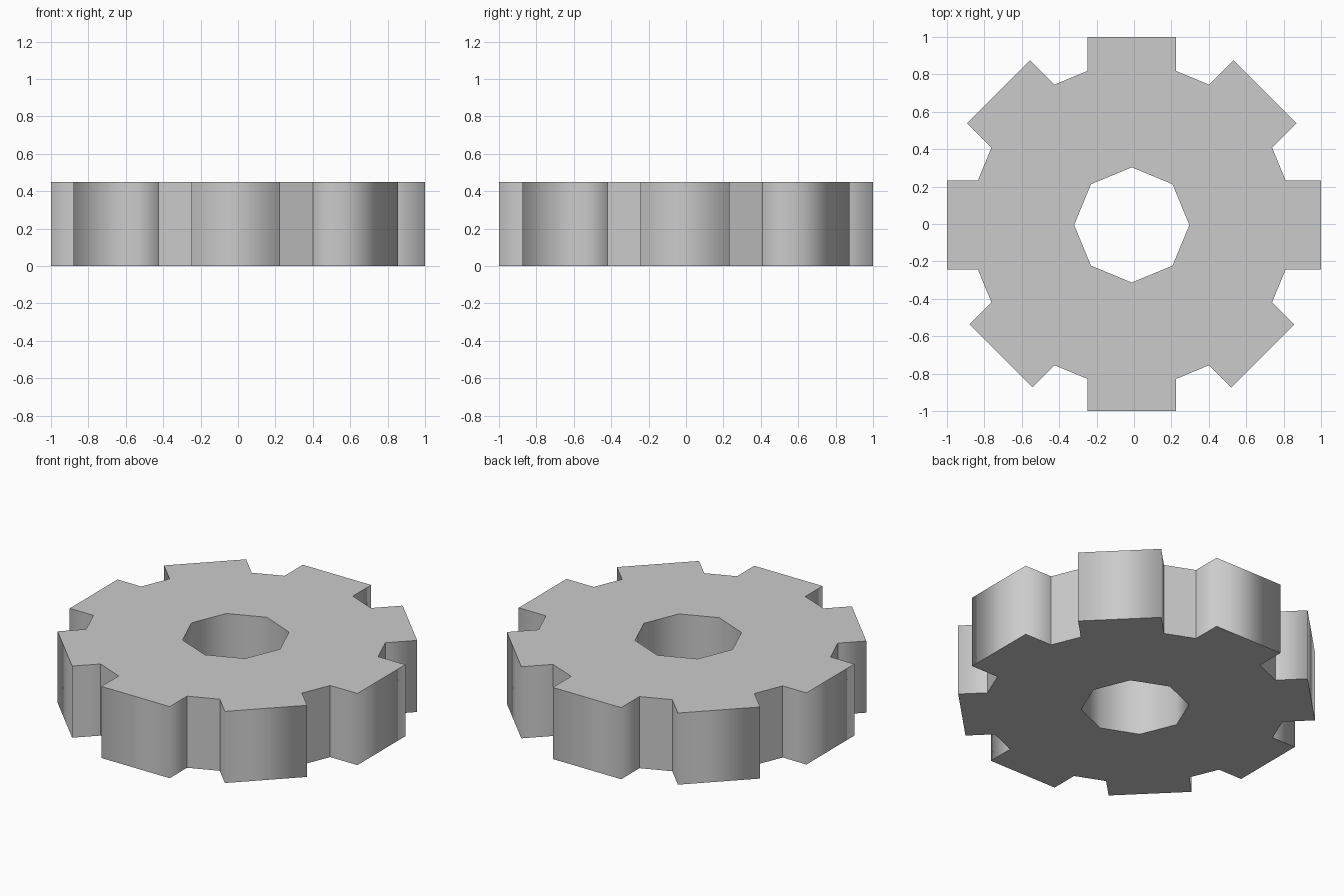
import bpy, bmesh
from math import cos, sin, pi

if "Cube" in bpy.data.objects:
    bpy.data.objects.remove(bpy.data.objects["Cube"])

HEIGHT = 0.45
CX, CY = -0.012, -0.005          # bore axis sits slightly off the bounds centre
BORE_R = 0.308                   # octagonal bore
BASE = 0.823                     # root distance of each tooth
HALF_W = 0.2375                  # half tooth width
# tip distance per tooth, counter-clockwise from +x
TIPS = [1.012, 1.007, 1.005, 1.007, 0.988, 0.988, 0.995, 0.99]
N = len(TIPS)

bm = bmesh.new()


def column(angle, radial, side):
    """Bottom and top vertex at a radial / sideways offset from the axis."""
    x = CX + radial * cos(angle) - side * sin(angle)
    y = CY + radial * sin(angle) + side * cos(angle)
    return bm.verts.new((x, y, 0)), bm.verts.new((x, y, HEIGHT))


def wall(a, b, smooth):
    """Upright quad between two columns."""
    bm.faces.new((a[0], b[0], b[1], a[1])).smooth = smooth


def caps(cols):
    """Matching flat faces on the top and underside."""
    bm.faces.new([c[1] for c in cols])
    bm.faces.new([c[0] for c in reversed(cols)])


# columns per tooth: bore corner, root, tip, tip, root
teeth = []
for i, tip in enumerate(TIPS):
    a = i * 2 * pi / N
    teeth.append([column(a, BORE_R, 0),
                  column(a, BASE, -HALF_W), column(a, tip, -HALF_W),
                  column(a, tip, HALF_W), column(a, BASE, HALF_W)])

for i, t in enumerate(teeth):
    n = teeth[(i + 1) % N]
    # tooth
    caps(t)
    for a, b in zip(t[1:4], t[2:5]):
        wall(a, b, True)
    # gap to the next tooth, and bore side
    caps([t[0], t[4], n[1], n[0]])
    wall(t[4], n[1], False)
    wall(n[0], t[0], True)

bmesh.ops.recalc_face_normals(bm, faces=bm.faces[:])
mesh = bpy.data.meshes.new("gear")
bm.to_mesh(mesh)
bm.free()
gear = bpy.data.objects.new("gear", mesh)
bpy.context.collection.objects.link(gear)
